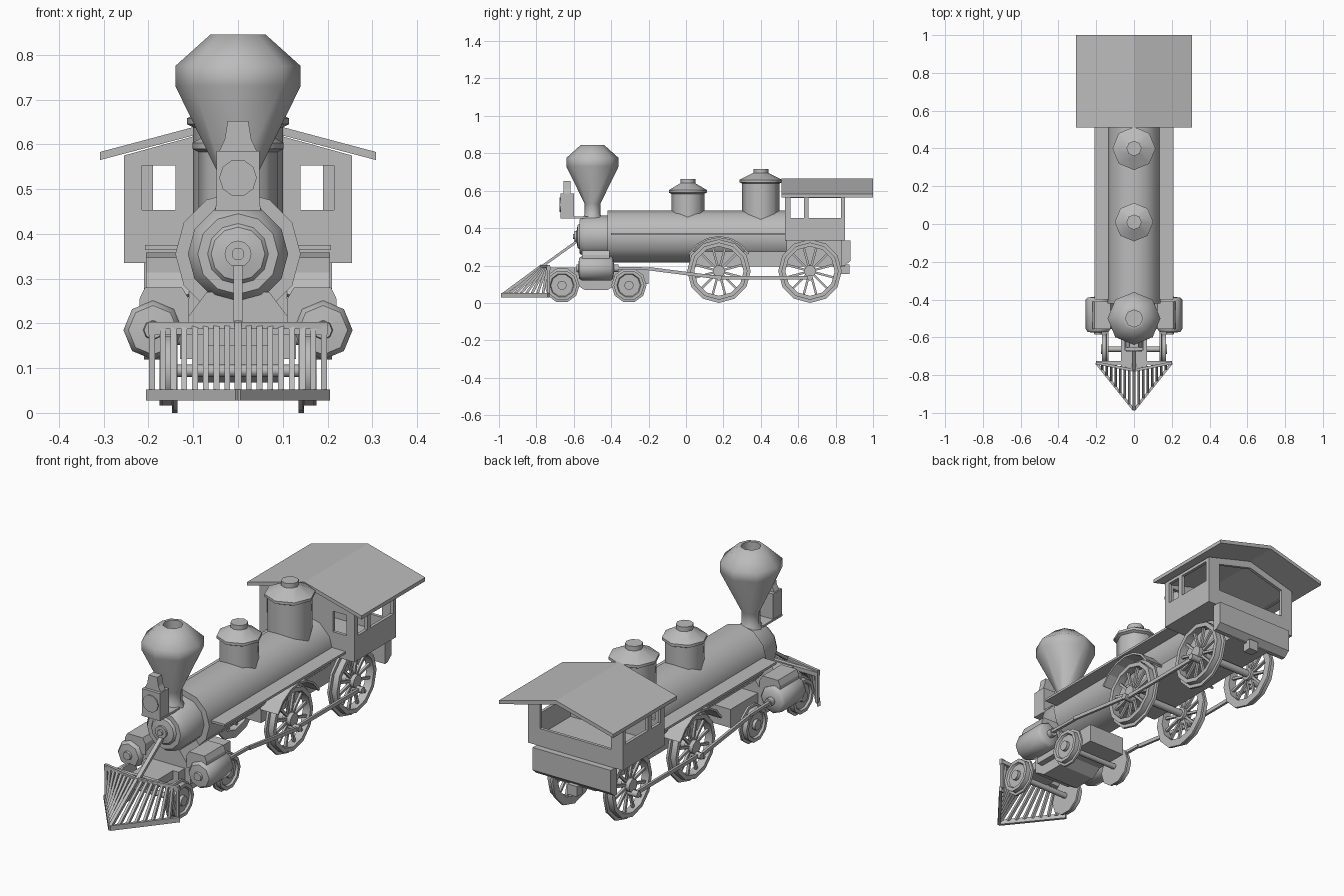
import bpy, bmesh, math
from mathutils import Vector

if "Cube" in bpy.data.objects:
    bpy.data.objects.remove(bpy.data.objects["Cube"])

GREY = bpy.data.materials.new("plain_grey")
GREY.use_nodes = True
GREY.diffuse_color = (0.5, 0.5, 0.5, 1)
GREY.node_tree.nodes["Principled BSDF"].inputs["Base Color"].default_value = (0.5, 0.5, 0.5, 1)


def finish(name, bm, smooth=0):
    bmesh.ops.recalc_face_normals(bm, faces=bm.faces)
    mesh = bpy.data.meshes.new(name)
    bm.to_mesh(mesh)
    bm.free()
    mesh.materials.append(GREY)
    ob = bpy.data.objects.new(name, mesh)
    bpy.context.collection.objects.link(ob)
    if smooth:
        bpy.ops.object.select_all(action="DESELECT")
        ob.select_set(True)
        bpy.context.view_layer.objects.active = ob
        bpy.ops.object.shade_smooth_by_angle(angle=math.radians(smooth))
    return ob


def lathe(name, profile, axis, centre=(0, 0, 0), sides=8, closed=False, smooth=50):
    """Turn (radius, distance) points about an axis."""
    bm = bmesh.new()
    rings = []
    for r, t in profile:
        ring = []
        for i in range(sides):
            a = math.tau * i / sides
            u, v = r * math.cos(a), r * math.sin(a)
            p = {"x": (t, u, v), "y": (u, t, v), "z": (u, v, t)}[axis]
            ring.append(bm.verts.new(Vector(p) + Vector(centre)))
        rings.append(ring)
    pairs = list(zip(rings, rings[1:]))
    if closed:
        pairs.append((rings[-1], rings[0]))
    else:
        bm.faces.new(rings[0])
        bm.faces.new(rings[-1])
    for a, b in pairs:
        for i in range(sides):
            j = (i + 1) % sides
            bm.faces.new((a[i], a[j], b[j], b[i]))
    return finish(name, bm, smooth)


def prism(name, outline, axis, lo, hi):
    """Extrude an outline along x (points are y, z) or y (points are x, z)."""
    bm = bmesh.new()
    ends = []
    for d in (lo, hi):
        ends.append([bm.verts.new((d, p, q) if axis == "x" else (p, d, q)) for p, q in outline])
    bm.faces.new(ends[0])
    bm.faces.new(ends[1])
    for i in range(len(outline)):
        j = (i + 1) % len(outline)
        bm.faces.new((ends[0][i], ends[0][j], ends[1][j], ends[1][i]))
    return finish(name, bm)


def box(name, x, y, z):
    return prism(name, [(x[0], z[0]), (x[1], z[0]), (x[1], z[1]), (x[0], z[1])], "y", *y)


def beam(name, p, q, w, h):
    p, q = Vector(p), Vector(q)
    d = q - p
    bm = bmesh.new()
    bmesh.ops.create_cube(bm, size=1)
    rot = d.to_track_quat("Z", "Y")
    for v in bm.verts:
        v.co = rot @ Vector((v.co.x * w, v.co.y * h, v.co.z * d.length)) + (p + q) / 2
    return finish(name, bm)


def cut(target, cutter):
    mod = target.modifiers.new("opening", "BOOLEAN")
    mod.operation, mod.object, mod.solver = "DIFFERENCE", cutter, "EXACT"
    bpy.context.view_layer.objects.active = target
    bpy.ops.object.modifier_apply(modifier=mod.name)
    bpy.data.objects.remove(cutter)


# Boiler, smokebox and door
AXIS = 0.355
lathe("boiler", [(0.14, -0.42), (0.14, 0.54)], "y", (0, 0, AXIS), 12)
lathe("smokebox", [(0.112, -0.41), (0.112, -0.54), (0.09, -0.57), (0.068, -0.57), (0.06, -0.58),
                   (0.03, -0.585), (0.03, -0.595), (0.014, -0.595), (0.014, -0.605)],
      "y", (0, 0, AXIS), 12, smooth=40)

# Smokestack with a hollow top
lathe("smokestack", [(0.06, 0.44), (0.042, 0.475), (0.042, 0.53), (0.14, 0.73), (0.14, 0.775),
                     (0.062, 0.845), (0.045, 0.845), (0.045, 0.7)], "z", (0, -0.5, 0))

# Domes
for name, y, r, top in (("sand_dome", 0.01, 0.088, 0.595), ("steam_dome", 0.4, 0.1, 0.65)):
    lathe(name, [(r, 0.4), (r, top - 0.012), (r + 0.014, top - 0.005), (r + 0.014, top + 0.008),
                 (0.04, top + 0.045), (0.04, top + 0.067)], "z", (0, y, 0))

# Headlight and bracket
box("headlight_bracket", (-0.05, 0.05), (-0.67, -0.52), (0.452, 0.462))
box("headlight_body", (-0.048, 0.048), (-0.67, -0.6), (0.462, 0.585))
prism("headlight_chimney", [(-0.042, 0.585), (0.042, 0.585), (0.03, 0.61), (0.023, 0.652),
                            (-0.023, 0.652), (-0.03, 0.61)], "y", -0.655, -0.618)
lathe("headlight_lens", [(0.042, -0.675), (0.042, -0.669)], "y", (0, 0, 0.525), 10)

# Cab walls, hollowed, with window openings
def gable(half, base, eave, peak):
    return [(-half, base), (half, base), (half, eave), (0, peak), (-half, eave)]


cab = prism("cab", gable(0.255, 0.335, 0.575, 0.645), "y", 0.53, 0.85)
cut(cab, prism("cutter", gable(0.24, 0.35, 0.564, 0.63), "y", 0.545, 0.835))
cut(cab, prism("cutter", gable(0.19, 0.42, 0.56, 0.61), "y", 0.8, 0.9))
for y in ((0.56, 0.63), (0.655, 0.83)):
    cut(cab, box("cutter", (-0.3, 0.3), y, (0.455, 0.56)))
for s in (1, -1):
    cut(cab, box("cutter", sorted((s * 0.14, s * 0.214)), (0.5, 0.6), (0.453, 0.553)))
prism("cab_roof", [(-0.308, 0.565), (0, 0.646), (0.308, 0.565), (0.308, 0.583), (0, 0.665),
                   (-0.308, 0.583)], "y", 0.51, 1.0)

# Under-frame and rear beam
box("main_frame", (-0.11, 0.11), (0.02, 0.85), (0.195, 0.335))
prism("rear_beam", [(0.83, 0.335), (0.88, 0.335), (0.88, 0.225), (0.85, 0.2), (0.83, 0.2)],
      "x", -0.21, 0.21)
box("coupling_block", (-0.025, 0.025), (0.83, 0.875), (0.155, 0.205))
prism("cylinder_saddle", [(-0.13, 0.12), (0.13, 0.12), (0.13, 0.19), (0.07, 0.27), (-0.07, 0.27),
                          (-0.13, 0.19)], "y", -0.55, -0.41)
box("truck_frame", (-0.1, 0.1), (-0.6, -0.2), (0.1, 0.19))
box("front_deck", (-0.07, 0.07), (-0.76, -0.58), (0.15, 0.19))
prism("truck_spring", [(-0.59, 0.1), (-0.54, 0.068), (-0.42, 0.068), (-0.37, 0.1)],
      "x", -0.1, 0.1)


# Wheels
def driver(s, y):
    c = (0, y, 0.17)
    rim = [(0.132, 0.135), (0.17, 0.135), (0.17, 0.147), (0.153, 0.147), (0.153, 0.175), (0.132, 0.175)]
    lathe("driving_wheel_rim", [(r, s * x) for r, x in rim], "x", c, 12, True, 40)
    lathe("driving_wheel_hub", [(0.032, s * 0.135), (0.032, s * 0.18)], "x", c, 10)
    for i in range(12):
        a = math.tau * (i + 0.5) / 12
        e = Vector((0, math.cos(a), math.sin(a)))
        m = Vector((s * 0.155, y, 0.17))
        beam("driving_wheel_spoke", m + e * 0.025, m + e * 0.136, 0.012, 0.012)
    lathe("crank_pin", [(0.016, s * 0.15), (0.016, s * 0.21)], "x", (0, y, 0.135))


def truck_wheel(s, y):
    disc = [(0.094, 0.135), (0.094, 0.145), (0.082, 0.147), (0.082, 0.17), (0.065, 0.17),
            (0.06, 0.16), (0.025, 0.16), (0.025, 0.175)]
    lathe("truck_wheel", [(r, s * x) for r, x in disc], "x", (0, y, 0.094), 10, smooth=40)


for y in (0.176, 0.663):
    lathe("driving_axle", [(0.018, -0.15), (0.018, 0.15)], "x", (0, y, 0.17))
    for s in (1, -1):
        driver(s, y)
for y in (-0.663, -0.305):
    lathe("truck_axle", [(0.014, -0.15), (0.014, 0.15)], "x", (0, y, 0.094))
    for s in (1, -1):
        truck_wheel(s, y)

# Parts on both sides
arc = [math.radians(a) for a in range(30, 151, 20)]
fender = [(0.176 + r * math.cos(a), 0.17 + r * math.sin(a))
          for r, angles in ((0.178, arc), (0.188, arc[::-1])) for a in angles]
for s in (1, -1):
    box("running_board", sorted((s * 0.1, s * 0.208)), (-0.4, 0.53), (0.364, 0.375))
    prism("wheel_fender", fender, "x", s * 0.11, s * 0.205)
    lathe("steam_cylinder", [(0.02, -0.585), (0.022, -0.575), (0.055, -0.572), (0.066, -0.555),
                             (0.066, -0.4), (0.055, -0.39), (0.02, -0.385), (0.02, -0.36)],
          "y", (s * 0.19, 0, 0.185))
    prism("steam_chest", [(s * 0.11, 0.2), (s * 0.22, 0.2), (s * 0.22, 0.255), (s * 0.208, 0.28),
                          (s * 0.125, 0.28), (s * 0.11, 0.255)], "y", -0.555, -0.41)
    beam("piston_rod", (s * 0.195, -0.39, 0.187), (s * 0.195, -0.2, 0.183), 0.014, 0.014)
    beam("main_rod", (s * 0.2, -0.2, 0.183), (s * 0.2, 0.176, 0.135), 0.012, 0.018)
    beam("side_rod", (s * 0.19, 0.176, 0.135), (s * 0.19, 0.663, 0.135), 0.012, 0.018)

    # Pilot: lower and upper rails joined by sloping slats
    beam("pilot_lower_rail", (0, -0.985, 0.04), (s * 0.2, -0.735, 0.04), 0.014, 0.024)
    beam("pilot_upper_rail", (0, -0.775, 0.195), (s * 0.2, -0.735, 0.195), 0.014, 0.016)
    for i in range(1, 9):
        x = s * 0.024 * i
        k = i / 8
        beam("pilot_slat", (x, -0.98 + 0.245 * k, 0.045), (x, -0.77 + 0.035 * k, 0.195), 0.013, 0.014)
beam("pilot_centre_slat", (0, -0.98, 0.045), (0, -0.77, 0.2), 0.016, 0.016)
beam("pilot_brace", (0, -0.77, 0.195), (0, -0.575, 0.335), 0.02, 0.014)
beam("pilot_back_bar", (-0.2, -0.735, 0.185), (0.2, -0.735, 0.185), 0.02, 0.02)
